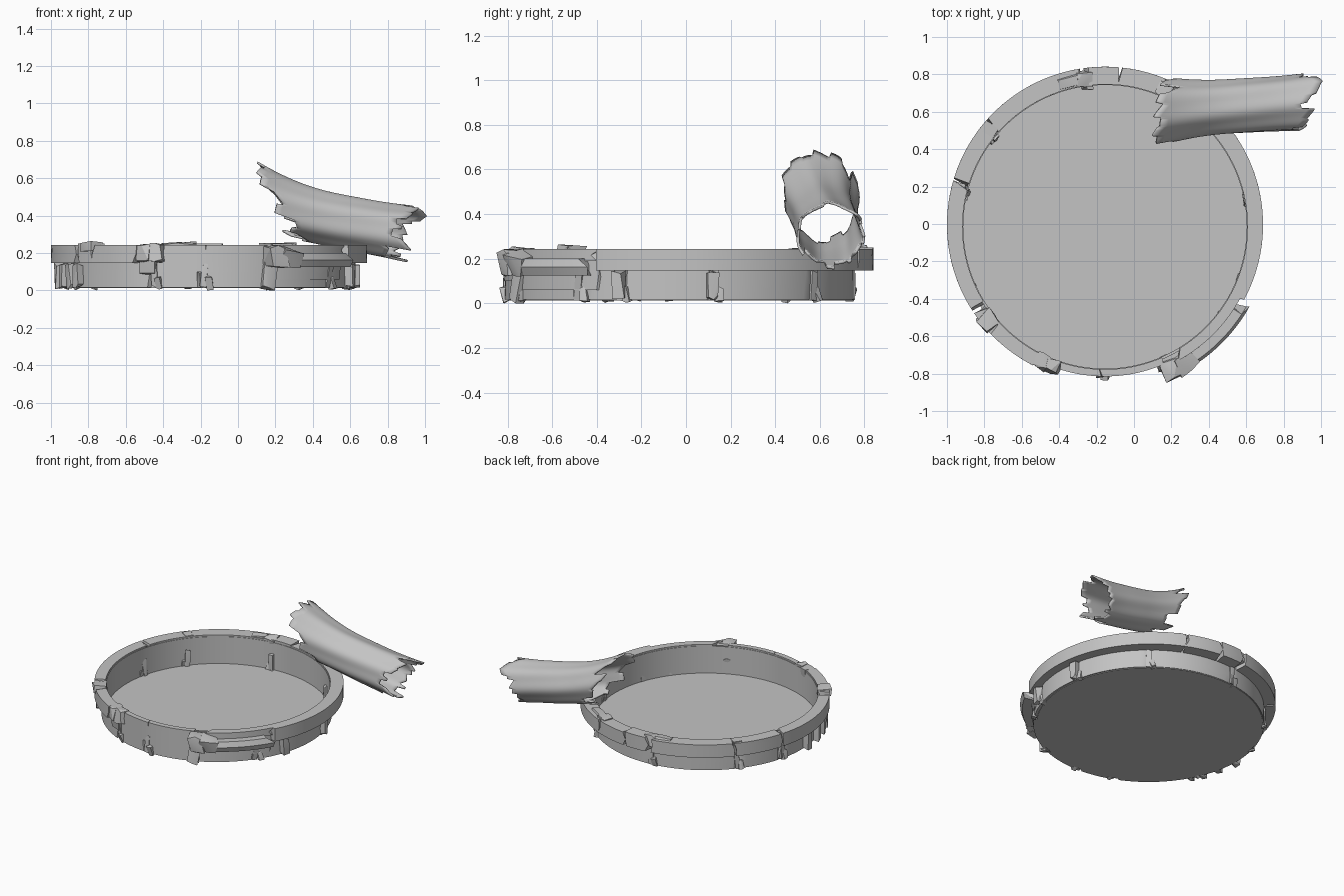
import bpy, bmesh, math, random
from mathutils import Vector, Euler

cube = bpy.data.objects.get("Cube")
if cube:
    bpy.data.objects.remove(cube)

random.seed(4)
CX = -0.155
# circles as (centre y, radius)
LIP, WALL, CORE = (-0.004, 0.845), (-0.03, 0.782), (-0.02, 0.768)
INNER, LINING, FRONT = (-0.015, 0.762), (-0.015, 0.758), (-0.02, 0.795)

stone = bpy.data.materials.new("grey_stone")
stone.use_nodes = True
GREY = (0.55, 0.55, 0.55, 1)
stone.diffuse_color = GREY
stone.node_tree.nodes["Principled BSDF"].inputs["Base Color"].default_value = GREY


def finish(name, bm, angle=35):
    bmesh.ops.recalc_face_normals(bm, faces=bm.faces[:])
    mesh = bpy.data.meshes.new(name)
    bm.to_mesh(mesh)
    bm.free()
    ob = bpy.data.objects.new(name, mesh)
    bpy.context.collection.objects.link(ob)
    mesh.materials.append(stone)
    bpy.ops.object.select_all(action='DESELECT')
    ob.select_set(True)
    bpy.context.view_layer.objects.active = ob
    bpy.ops.object.shade_smooth_by_angle(angle=math.radians(angle))
    return ob


def on_ring(deg, circle, z, dr=0):
    a = math.radians(deg)
    return Vector((CX + (circle[1] + dr) * math.cos(a), circle[0] + (circle[1] + dr) * math.sin(a), z))


def arc_block(name, a0, a1, outer, inner, z0, z1, rough=0.8, bulge=0.0):
    """Curved wall piece with broken, uneven ends."""
    mid = (z0 + z1) / 2
    section = [(inner, z0, 0), (inner, mid, 0), (inner, z1, 0),
               (outer, z1, 0), (outer, mid, bulge), (outer, z0, 0)]
    start = [a0 + random.uniform(-rough, rough) for _ in section]
    end = [a1 + random.uniform(-rough, rough) for _ in section]
    steps = max(2, int((a1 - a0) / 2.5))
    bm = bmesh.new()
    rows = [[bm.verts.new(on_ring(s + (e - s) * i / steps, c, z, dr))
             for (c, z, dr), s, e in zip(section, start, end)] for i in range(steps + 1)]
    n = len(section)
    for r0, r1 in zip(rows, rows[1:]):
        for j in range(n):
            bm.faces.new((r0[j], r0[(j + 1) % n], r1[(j + 1) % n], r1[j]))
    for row in (rows[0], rows[-1]):
        bmesh.ops.triangulate(bm, faces=[bm.faces.new(row)])
    return finish(name, bm)


def rock(name, deg, circle, dr, z, size, tilt=0.0):
    """Angular chunk: size is (outward, along the ring, up)."""
    bm = bmesh.new()
    rot = Euler((random.uniform(-tilt, tilt), random.uniform(-tilt, tilt), math.radians(deg)))
    at = on_ring(deg, circle, z, dr)
    for sx in (-1, 1):
        for sy in (-1, 0, 1):
            for sz in (-1, 1):
                p = Vector((sx * size[0], sy * size[1], sz * size[2])) * 0.5
                p = Vector([c * random.uniform(0.65, 1.1) for c in p])
                v = rot.to_matrix() @ p + at
                v.z = max(v.z, 0)
                bm.verts.new(v)
    hull = bmesh.ops.convex_hull(bm, input=bm.verts[:])
    bmesh.ops.delete(bm, geom=list({v for v in hull["geom_interior"] + hull["geom_unused"]
                                    if isinstance(v, bmesh.types.BMVert)}), context='VERTS')
    return finish(name, bm, 20)


# Basin floor and the continuous core wall behind the cracks
bm = bmesh.new()
bmesh.ops.create_cone(bm, cap_ends=True, segments=96, radius1=CORE[1],
                      radius2=CORE[1], depth=0.018)
bmesh.ops.translate(bm, verts=bm.verts[:], vec=(CX, CORE[0], 0.021))
finish("basin_floor", bm)
arc_block("core_wall", 0, 360, CORE, LINING, 0.02, 0.232, rough=0)

# Lower wall, split by cracks
cracks = [-20, 11, 50, 96, 140, 165, 203, 248, 268, 293, 325, 340]
for i, (a, b) in enumerate(zip(cracks, cracks[1:])):
    arc_block(f"lower_wall_{i + 1}", a + 1.6, b - 1.6, WALL, CORE, 0.016, 0.15, 1.3)

# Overhanging rim, split into pieces
rim = [(-29, 66), (66.7, 84.5), (85.5, 97), (99, 138), (139.5, 163), (164.5, 212),
       (214, 222), (223, 242), (252, 268), (268.2, 293)]
for i, (a, b) in enumerate(rim):
    front = a > 250
    top = 0.25 if b - a < 12 else 0.243
    arc_block(f"rim_{i + 1}", a, b, FRONT if front else LIP, INNER,
              0.1 if front else 0.147, top, 1.0)

# Broken rim section at the front left
arc_block("broken_rim_wall", 292, 332, FRONT, INNER, 0.06, 0.215, 2)
arc_block("broken_rim_slab", 303, 329, (-0.01, 0.87), (-0.01, 0.78), 0.125, 0.2, 2, 0.015)
arc_block("broken_rim_crest", 300, 331, (-0.01, 0.82), INNER, 0.19, 0.243, 2)
rock("broken_rim_chunk", 295.5, WALL, 0.045, 0.18, (0.11, 0.11, 0.12), 0.2)
rock("broken_rim_shard", 301, WALL, 0.04, 0.18, (0.11, 0.13, 0.09), 0.3)
rock("broken_rim_foot", 294, WALL, 0.0, 0.07, (0.06, 0.08, 0.15), 0.2)

# Loose rubble in the rim gaps and chips lying on the rim
for i, (deg, dr, z, size) in enumerate([
        (244, 0.0, 0.2, (0.08, 0.08, 0.1)), (249, 0.0, 0.2, (0.07, 0.09, 0.1)),
        (246, 0.0, 0.13, (0.05, 0.1, 0.1)),
        (218, 0.015, 0.235, (0.1, 0.1, 0.05)), (98, 0.03, 0.215, (0.08, 0.1, 0.09)),
        (104, 0.03, 0.24, (0.07, 0.12, 0.03)), (67, 0.03, 0.24, (0.08, 0.08, 0.03)),
        (60, 0.03, 0.24, (0.06, 0.14, 0.03)), (139, 0.03, 0.23, (0.07, 0.07, 0.04)),
        (164, 0.03, 0.21, (0.07, 0.05, 0.06))]):
    rock(f"rim_rubble_{i + 1}", deg, WALL, dr, z, size, 0.12)

# Stones wedged in the cracks of the lower wall
for i, deg in enumerate(cracks[:-1]):
    rock(f"crack_stone_{i + 1}", deg, WALL, -0.01, 0.08, (0.04, 0.04, 0.13), 0.15)
    rock(f"crack_shard_{i + 1}", deg + 2, WALL, -0.004, 0.04, (0.04, 0.04, 0.07), 0.3)
for i, deg in enumerate((183, 194, 203, 209, 11, -20)):
    rock(f"side_stone_{i + 1}", deg, WALL, 0.012, 0.08, (0.06, 0.06, 0.13), 0.1)

# Hollow splintered log resting on the rim
COLS, ROWS = 120, 20


def teeth(depth):
    """Splinter lengths around the log: uneven slanted teeth."""
    out = []
    while len(out) < COLS:
        w, peak, slope = random.randint(3, 8), random.uniform(0, depth), random.uniform(-0.008, 0.008)
        out += [peak + slope * k for k in range(w)]
    return out[:COLS]


left_cut, right_cut = teeth(0.14), teeth(0.13)
bm = bmesh.new()
grid = []
for c in range(COLS):
    a = math.tau * c / COLS
    left = 0.165 - 0.11 * math.sin(a - 0.35) + left_cut[c]
    right = 0.945 + 0.07 * math.cos(a - 0.6) - right_cut[c]
    column = []
    for k in range(ROWS + 1):
        x = left + (right - left) * k / ROWS
        d = x - 0.6
        r = 0.145 + 0.3 * max(0, 0.5 - x) ** 2 + 0.2 * max(0, x - 0.7) ** 2
        r += 0.004 * math.sin(7 * a + 3 * x)
        drop = 0.2 * d * d if d < 0 else 0
        column.append(bm.verts.new((x, 0.607 + 0.06 * (x - 0.2) + r * math.cos(a),
                                    0.358 - 0.19 * d + drop + r * math.sin(a))))
    grid.append(column)
for c in range(COLS):
    p, q = grid[c], grid[(c + 1) % COLS]
    for k in range(ROWS):
        bm.faces.new((p[k], p[k + 1], q[k + 1], q[k]))
log = finish("hollow_log", bm, 40)
shell = log.modifiers.new("bark_thickness", 'SOLIDIFY')
shell.thickness = 0.012
shell.offset = -1
